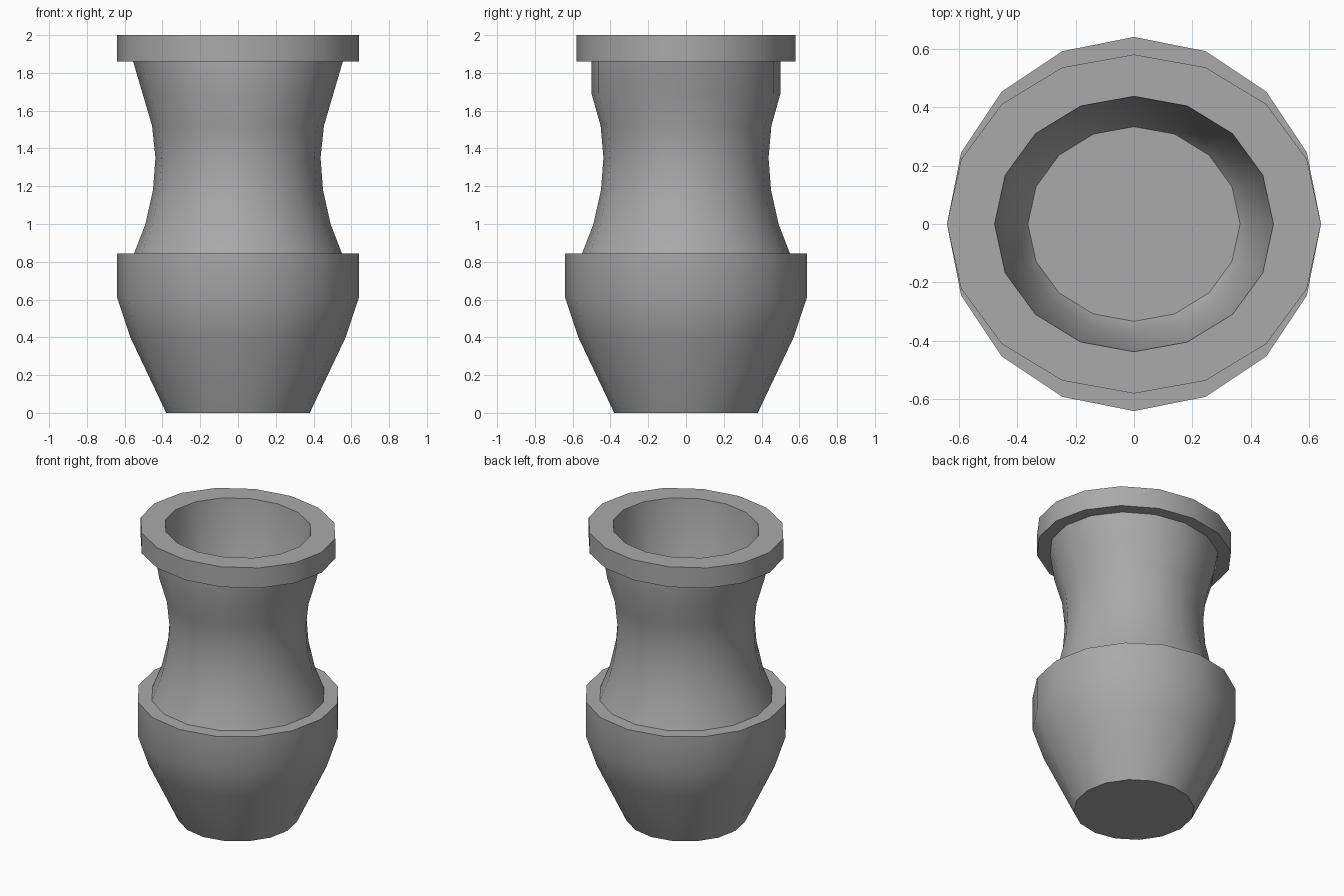
import bpy, bmesh
from math import cos, sin, pi, radians

SIDES = 16

old = bpy.data.objects.get("Cube")
if old:
    bpy.data.objects.remove(old, do_unlink=True)

grey = bpy.data.materials.new("stone_grey")
grey.use_nodes = True
grey.diffuse_color = (0.4, 0.4, 0.4, 1)
grey.node_tree.nodes["Principled BSDF"].inputs["Base Color"].default_value = (0.4, 0.4, 0.4, 1)


def loft(name, rings, cap_first=False, cap_last=False):
    """Skin a stack of elliptical rings given as (x radius, y radius, z)."""
    bm = bmesh.new()
    loops = [[bm.verts.new((rx * cos(2 * pi * i / SIDES), ry * sin(2 * pi * i / SIDES), z))
              for i in range(SIDES)] for rx, ry, z in rings]
    for low, high in zip(loops, loops[1:]):
        for i in range(SIDES):
            j = (i + 1) % SIDES
            bm.faces.new((low[i], low[j], high[j], high[i]))
    if cap_first:
        bm.faces.new(loops[0][::-1])
    if cap_last:
        bm.faces.new(loops[-1])
    mesh = bpy.data.meshes.new(name)
    bm.to_mesh(mesh)
    bm.free()
    mesh.materials.append(grey)
    obj = bpy.data.objects.new(name, mesh)
    bpy.context.collection.objects.link(obj)
    bpy.ops.object.select_all(action='DESELECT')
    obj.select_set(True)
    bpy.context.view_layer.objects.active = obj
    bpy.ops.object.shade_smooth_by_angle(angle=radians(30))
    return obj


# Tapered bowl with a flat shoulder ledge
loft("bowl", [(0.38, 0.38, 0), (0.57, 0.57, 0.4), (0.64, 0.64, 0.61),
              (0.64, 0.64, 0.845), (0.55, 0.55, 0.845)], cap_first=True)

# Waisted neck, turning oval towards the top
loft("neck", [(0.55, 0.55, 0.845), (0.49, 0.49, 1.0), (0.45, 0.45, 1.18),
              (0.437, 0.437, 1.35), (0.455, 0.452, 1.52),
              (0.505, 0.5, 1.69), (0.555, 0.5, 1.86)])

# Oval rim collar running into the hollow mouth and its floor
loft("rim_and_mouth", [(0.555, 0.5, 1.86), (0.64, 0.58, 1.86), (0.64, 0.58, 2),
                       (0.477, 0.437, 2), (0.405, 0.372, 1.38),
                       (0.363, 0.333, 1.32)], cap_last=True)
